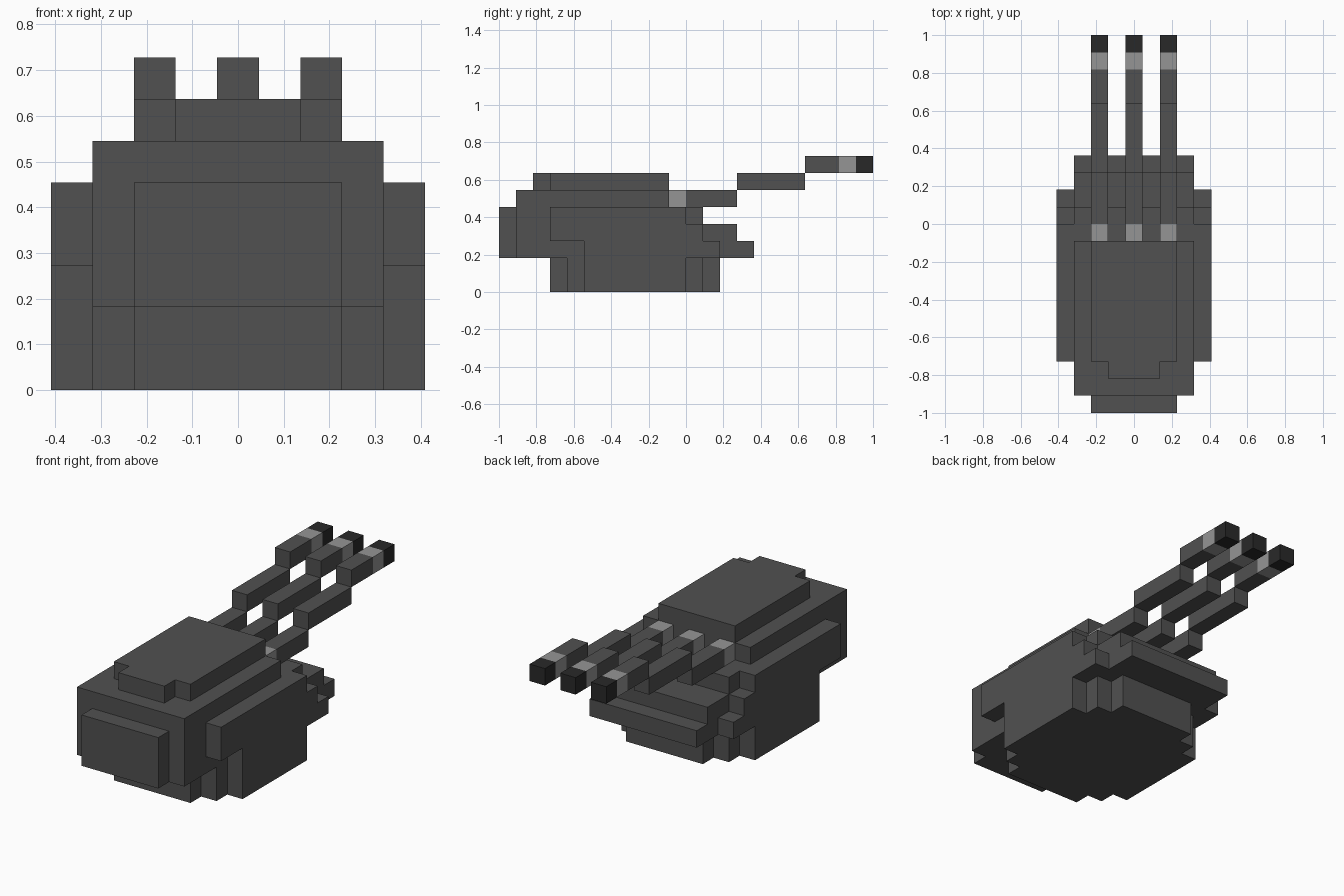
import bpy
import bmesh
from math import radians
from mathutils import Vector

if "Cube" in bpy.data.objects:
    bpy.data.objects.remove(bpy.data.objects["Cube"], do_unlink=True)

UNIT = 1 / 11  # edge of one block


def make_material(name, value):
    mat = bpy.data.materials.new(name)
    mat.use_nodes = True
    color = (value, value, value, 1)
    mat.diffuse_color = color
    mat.node_tree.nodes["Principled BSDF"].inputs["Base Color"].default_value = color
    return mat


DARK, LIGHT, BLACK = range(3)
materials = [make_material("dark grey", 0.082),
             make_material("light grey", 0.3),
             make_material("near black", 0.022)]

# Block grid: cell -> (part, material)
cells = {}


def box(part, x, y, z, mat=DARK):
    """Fill cells; x is a range of column centres, y and z are block edges."""
    for i in range(x[0], x[1] + 1):
        for j in range(*y):
            for k in range(*z):
                cells.setdefault((i, j, k), (part, mat))


def centred(part, half, y, z):
    box(part, (-half, half), y, z)


# Stepped base with cut corners
for half, front, back in ((2, -8, 2), (3, -7, 1), (4, -6, 0)):
    centred("base", half, (front, back), (0, 2))

# Main hull, stepping down at the back
for level, back in ((2, 4), (3, 3), (4, 1), (5, -1)):
    centred("hull", 3, (-10, back), (level, level + 1))

# Front plate
centred("front_plate", 2, (-11, -10), (2, 5))

# Side skirts
for name, column in (("left_skirt", 4), ("right_skirt", -4)):
    for level, front, back in ((2, -6, 2), (3, -8, 1), (4, -8, 0)):
        box(name, (column, column), (front, back), (level, level + 1))

# Top cover with a front lip
centred("top_cover", 2, (-8, -1), (6, 7))
centred("top_cover", 1, (-9, -8), (6, 7))

# Three stepped barrels with light collars and black muzzles
for name, column in (("left_barrel", 2), ("middle_barrel", 0), ("right_barrel", -2)):
    col = (column, column)
    box(name, col, (-1, 0), (5, 6), LIGHT)
    box(name, col, (0, 3), (5, 6))
    box(name, col, (3, 7), (6, 7))
    box(name, col, (7, 9), (7, 8))
    box(name, col, (9, 10), (7, 8), LIGHT)
    box(name, col, (10, 11), (7, 8), BLACK)


def build(part):
    """Make one part from the exposed sides of its blocks."""
    bm = bmesh.new()
    for cell, (owner, mat) in cells.items():
        if owner != part:
            continue
        centre = Vector(cell) + Vector((0, 0.5, 0.5))
        for axis in range(3):
            for sign in (-1, 1):
                normal = Vector((0, 0, 0))
                normal[axis] = sign
                if tuple(int(c + n) for c, n in zip(cell, normal)) in cells:
                    continue
                u, v = Vector((0, 0, 0)), Vector((0, 0, 0))
                u[(axis + 1) % 3] = 0.5
                v[(axis + 2) % 3] = 0.5 * sign
                mid = centre + normal / 2
                corners = (mid - u - v, mid + u - v, mid + u + v, mid - u + v)
                face = bm.faces.new([bm.verts.new(c * UNIT) for c in corners])
                face.material_index = mat
    bmesh.ops.remove_doubles(bm, verts=bm.verts, dist=0.001)
    bmesh.ops.dissolve_limit(bm, angle_limit=radians(1), verts=bm.verts,
                             edges=bm.edges, delimit={'MATERIAL'})
    mesh = bpy.data.meshes.new(part)
    bm.to_mesh(mesh)
    bm.free()
    for mat in materials:
        mesh.materials.append(mat)
    bpy.context.collection.objects.link(bpy.data.objects.new(part, mesh))


for part in dict.fromkeys(owner for owner, _ in cells.values()):
    build(part)
